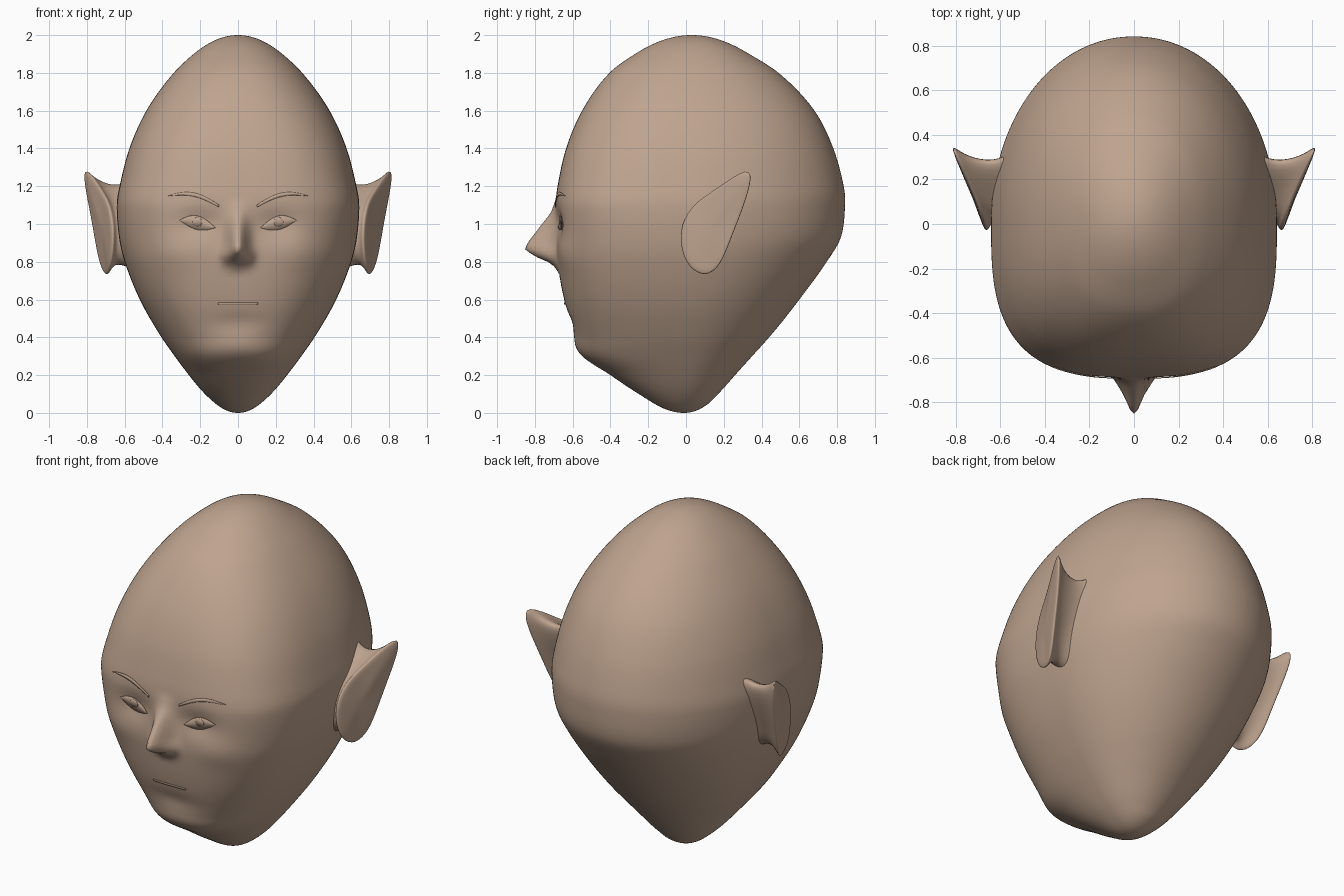
import bpy, bmesh, math
from mathutils import Vector

if "Cube" in bpy.data.objects:
    bpy.data.objects.remove(bpy.data.objects["Cube"])

skin = bpy.data.materials.new("skin tan")
skin.use_nodes = True
tone = (0.52, 0.37, 0.275, 1)
skin.diffuse_color = tone
bsdf = skin.node_tree.nodes["Principled BSDF"]
bsdf.inputs["Base Color"].default_value = tone
bsdf.inputs["Roughness"].default_value = 0.7

# Head profile: height, half width, front y, back y
PROFILE = [
    (0, 0, -.01, -.01), (.05, .12, -.17, .12), (.1, .175, -.25, .17),
    (.2, .26, -.40, .26), (.3, .335, -.545, .35), (.4, .405, -.585, .44),
    (.6, .52, -.645, .60), (.8, .60, -.68, .745), (.93, .63, -.685, .82),
    (1.1, .642, -.69, .842), (1.2, .627, -.68, .835), (1.4, .575, -.635, .78),
    (1.6, .485, -.55, .68), (1.8, .34, -.405, .49), (1.9, .235, -.27, .335),
    (2, 0, .03, .03)]
ANGLES = [math.acos(1 - row[0]) for row in PROFILE]


def section(z):
    """Smoothly interpolated half width, front and back at a height."""
    t = math.acos(max(-1, min(1, 1 - z)))
    last = len(PROFILE) - 1
    i = max(k for k in range(last) if ANGLES[k] <= t + 1e-9)
    h = ANGLES[i + 1] - ANGLES[i]
    s = (t - ANGLES[i]) / h

    def slope(k, c):
        a, b = max(k - 1, 0), min(k + 1, last)
        return (PROFILE[b][c] - PROFILE[a][c]) / (ANGLES[b] - ANGLES[a])

    def value(c):
        p, q = PROFILE[i][c], PROFILE[i + 1][c]
        m, n = slope(i, c) * h, slope(i + 1, c) * h
        return (p + s * m + s * s * (3 * (q - p) - 2 * m - n)
                + s ** 3 * (2 * (p - q) + m + n))
    return value(1), value(2), value(3)


def front_power(z):
    return 3 - max(0, z - 1.1) if z > 1.1 else 2.2 + .8 * z / 1.1


def bump(x, z, cx, cz, wx, wz):
    return math.exp(-((x - cx) / wx) ** 2 - ((z - cz) / wz) ** 2)


def relief(x, z):
    """Depth of the facial features, negative is forward."""
    x = abs(x)
    # Nose bridge slopes down to a tip and tucks under to the lip
    keys = [(.74, 0), (.79, .03), (.83, .12), (.865, .168), (.9, .155),
            (1, .075), (1.06, .025), (1.13, 0)]
    nose = 0
    for (a, p), (b, q) in zip(keys, keys[1:]):
        if a <= z <= b:
            nose = p + (q - p) * (z - a) / (b - a)
    y = -nose * math.exp(-(x / .05) ** 2)
    y -= .035 * bump(x, z, .06, .83, .03, .04)       # nostril wings
    y += .025 * bump(x, z, .2, 1, .11, .07)          # eye sockets
    y -= .012 * bump(x, z, .33, .85, .12, .09)       # cheekbones
    y -= .012 * bump(x, z, 0, .36, .15, .06)         # chin
    y += .01 * bump(x, z, 0, .48, .15, .05)          # crease under the lip
    return y


def face_y(x, z):
    w, f, b = section(z)
    n = front_power(z)
    return f * (1 - min(1, abs(x) / w) ** n) ** (1 / n) + relief(x, z)


def make(name, bm, smooth=True):
    bmesh.ops.recalc_face_normals(bm, faces=bm.faces)
    mesh = bpy.data.meshes.new(name)
    bm.to_mesh(mesh)
    bm.free()
    mesh.materials.append(skin)
    obj = bpy.data.objects.new(name, mesh)
    bpy.context.collection.objects.link(obj)
    if smooth:
        mesh.shade_smooth()
    return obj


def bridge(bm, rings):
    for a, b in zip(rings, rings[1:]):
        for k in range(len(a)):
            j = (k + 1) % len(a)
            bm.faces.new((a[k], a[j], b[j], b[k]))


def cap(bm, ring, co):
    tip = bm.verts.new(co)
    for k in range(len(ring)):
        bm.faces.new((ring[k - 1], ring[k], tip))


# Head: stacked rounded sections with the face pressed into the front
def build_head(rows=140, cols=240):
    bm = bmesh.new()
    rings = []
    for r in range(1, rows):
        z = 1 - math.cos(math.pi * r / rows)
        w, f, b = section(z)
        c = .03 * max(0, z - 1) - .01 * max(0, 1 - z)
        ring = []
        for k in range(cols):
            a = math.tau * k / cols
            u, v = math.cos(a), math.sin(a)
            n, d = (front_power(z), c - f) if v < 0 else (2.05, b - c)
            rad = (abs(u / w) ** n + abs(v / d) ** n) ** (-1 / n)
            x, y = u * rad, c + v * rad
            if v < 0:
                y += relief(x, z) * min(1, -2 * v)
            ring.append(bm.verts.new((x, y, z)))
        rings.append(ring)
    bridge(bm, rings)
    cap(bm, rings[0], (0, -.01, 0))
    cap(bm, rings[-1], (0, .03, 2))
    make("head", bm)


# Ear: pointed leaf rim lofted from a flared root
LEAF = [(.70, .10, .715), (.685, .01, .77), (.67, -.03, .87), (.67, -.03, 1),
        (.69, .04, 1.11), (.73, .15, 1.18), (.825, .345, 1.32),
        (.82, .35, 1.22), (.785, .29, 1.05), (.76, .23, .9), (.735, .18, .77)]


def build_ear(side, name):
    bm = bmesh.new()

    def ring(scale, place):
        out = []
        for x, y, z in LEAF:
            co = (side * place(x), .1 + (y - .1) * scale, .96 + (z - .96) * scale)
            out.append(bm.verts.new(co))
        return out
    rings = [ring(.95, lambda x: .53), ring(.72, lambda x: .63),
             ring(.84, lambda x: .3 * .66 + .7 * x - .02),
             ring(1, lambda x: x - .015), ring(1, lambda x: x),
             ring(.7, lambda x: .7 * x + .3 * .72)]
    bridge(bm, rings)
    cap(bm, rings[-1], (side * .72, .1, .96))
    ear = make(name, bm)
    ear.modifiers.new("smooth", "SUBSURF").levels = 2
    ear.modifiers["smooth"].render_levels = 2


# Thin plates that follow the face between an upper and a lower edge
def plate(name, x0, x1, upper, lower, steps=16, lift=.006):
    bm = bmesh.new()
    rows = []
    for k in range(steps + 1):
        t = k / steps
        x = x0 + (x1 - x0) * t
        lo, hi = lower(t), upper(t)
        rows.append([bm.verts.new((x, face_y(x, z) - lift, z))
                     for z in (lo, (lo + hi) / 2, hi + .0005)])
    for a, b in zip(rows, rows[1:]):
        for j in range(2):
            bm.faces.new((a[j], b[j], b[j + 1], a[j + 1]))
    make(name, bm).modifiers.new("thickness", "SOLIDIFY").thickness = .004


def arch(t):
    return math.sin(math.pi * t)


build_head()
for side, word in ((1, "left"), (-1, "right")):
    build_ear(side, word + "_ear")
    plate(word + "_eye", side * .12, side * .31,
          lambda t: .98 + .04 * t + .042 * arch(t),
          lambda t: .98 + .04 * t - .03 * arch(t))
    plate(word + "_iris", side * .19, side * .24,
          lambda t: 1.01 + .025 * math.sqrt(t - t * t) * 2,
          lambda t: 1.01 - .025 * math.sqrt(t - t * t) * 2, lift=.009)
    plate(word + "_eyebrow", side * .1, side * .37,
          lambda t: 1.1 + .05 * t + .04 * arch(t),
          lambda t: 1.088 + .06 * t + .028 * arch(t))
plate("mouth_line", -.105, .105,
      lambda t: .583, lambda t: .573)
